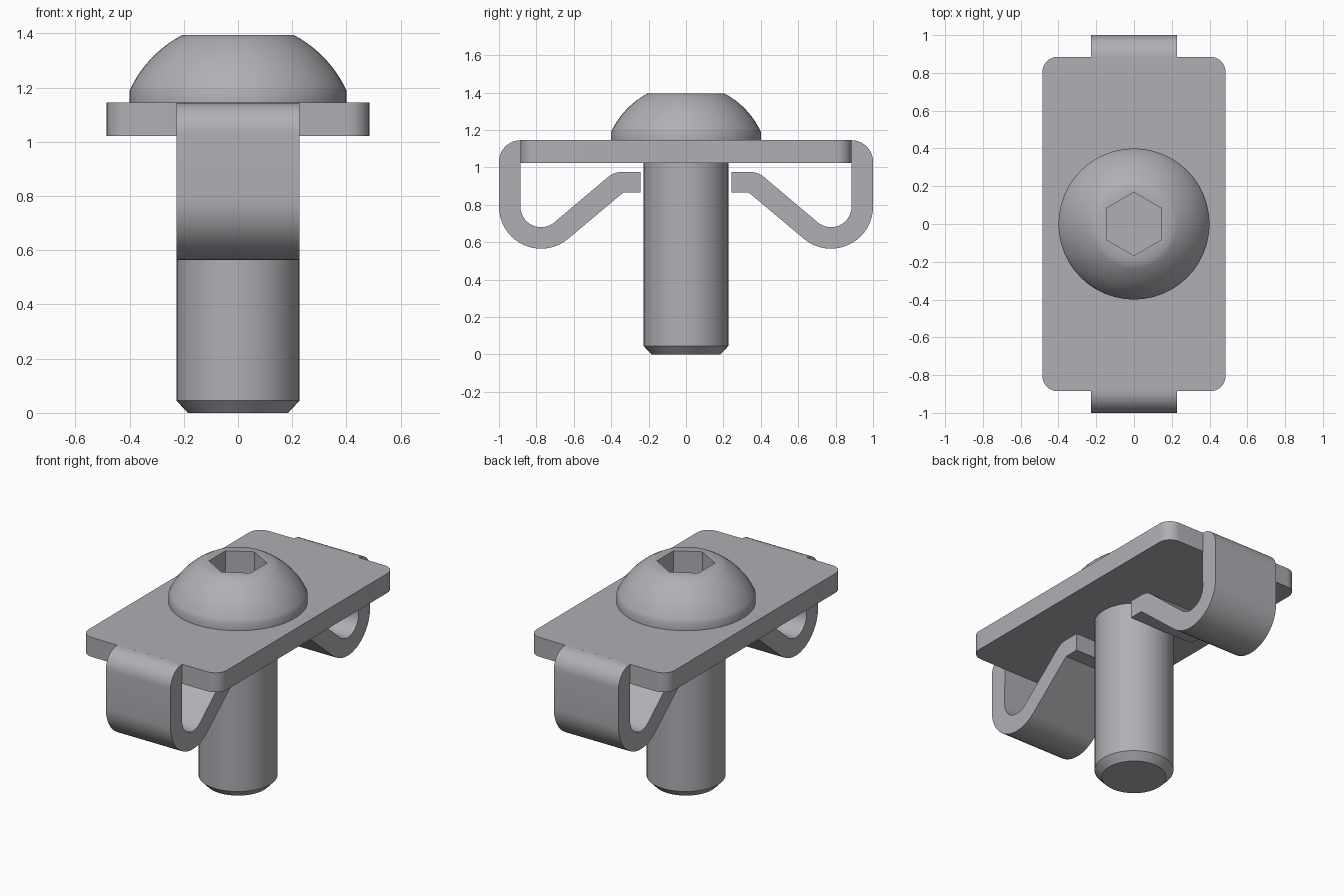
import bpy, bmesh
from math import sin, cos, pi, radians, sqrt

if "Cube" in bpy.data.objects:
    bpy.data.objects.remove(bpy.data.objects["Cube"])

steel = bpy.data.materials.new("grey steel")
steel.diffuse_color = (0.43, 0.43, 0.46, 1)
steel.use_nodes = True
steel.node_tree.nodes["Principled BSDF"].inputs["Base Color"].default_value = steel.diffuse_color


def finish(bm, name):
    bmesh.ops.recalc_face_normals(bm, faces=bm.faces)
    mesh = bpy.data.meshes.new(name)
    bm.to_mesh(mesh)
    bm.free()
    mesh.materials.append(steel)
    ob = bpy.data.objects.new(name, mesh)
    bpy.context.collection.objects.link(ob)
    bpy.ops.object.select_all(action='DESELECT')
    ob.select_set(True)
    bpy.context.view_layer.objects.active = ob
    bpy.ops.object.shade_smooth_by_angle(angle=radians(30))
    return ob


def arc(cx, cy, r, a0, a1, n):
    return [(cx + r * cos(radians(a0 + (a1 - a0) * i / n)),
             cy + r * sin(radians(a0 + (a1 - a0) * i / n))) for i in range(n + 1)]


def extrude(name, points, vector):
    bm = bmesh.new()
    face = bm.faces.new([bm.verts.new(p) for p in points])
    ext = bmesh.ops.extrude_face_region(bm, geom=[face])
    bmesh.ops.translate(bm, vec=vector,
                        verts=[g for g in ext['geom'] if isinstance(g, bmesh.types.BMVert)])
    return finish(bm, name)


def lathe(name, profile, n=48):
    """Profile rows are (radius, z, hexagonal?)."""
    bm = bmesh.new()
    rings = []
    for r, z, is_hex in profile:
        ring = []
        for i in range(n):
            a = 2 * pi * i / n
            k = r
            if is_hex:  # flats face +-x, corners point along y
                k = r * cos(pi / 6) / cos((a + pi / 6) % (pi / 3) - pi / 6)
            ring.append(bm.verts.new((k * cos(a), k * sin(a), z)))
        rings.append(ring)
    for lo, hi in zip(rings, rings[1:]):
        for i in range(n):
            j = (i + 1) % n
            bm.faces.new((lo[i], lo[j], hi[j], hi[i]))
    bm.faces.new(rings[0][::-1])
    bm.faces.new(rings[-1])
    return finish(bm, name)


# Plate with rounded corners
X, Y, R = 0.485, 0.885, 0.08
outline = []
for sx, sy, a in ((1, 1, 0), (-1, 1, 90), (-1, -1, 180), (1, -1, 270)):
    outline += arc(sx * (X - R), sy * (Y - R), R, a, a + 90, 8)
extrude("plate", [(x, y, 1.022) for x, y in outline], (0, 0, 0.123))

# Bent spring clips at both ends
section = [(0.884, 1.022), (0.884, 1.145)]
section += arc(0.885, 1.03, 0.115, 90, 0, 10)[1:]      # outer shoulder
section += arc(0.775, 0.79, 0.225, 0, -130, 20)        # outer hook
section += [(0.336, 0.865), (0.242, 0.865), (0.242, 0.975)]  # tip
section += arc(0.345, 0.865, 0.11, 90, 50, 5)          # upper bend
section += arc(0.775, 0.79, 0.11, -130, 0, 20)         # inner hook
for name, s in (("back_clip", 1), ("front_clip", -1)):
    extrude(name, [(-0.227, s * y, z) for y, z in section], (0.454, 0, 0))

# Bolt shank with chamfered end
lathe("bolt_shank", [(0.185, 0, False), (0.227, 0.045, False), (0.227, 1.06, False)])

# Domed head with hexagonal socket
dome = [(0.4, 1.145, False)]
for i in range(13):
    z = 1.19 + 0.205 * i / 12
    dome.append((sqrt(0.1944 - (z - 1.0046) ** 2), z, False))
lathe("bolt_head", dome + [(0.167, 1.395, True), (0.167, 1.2, True)])
